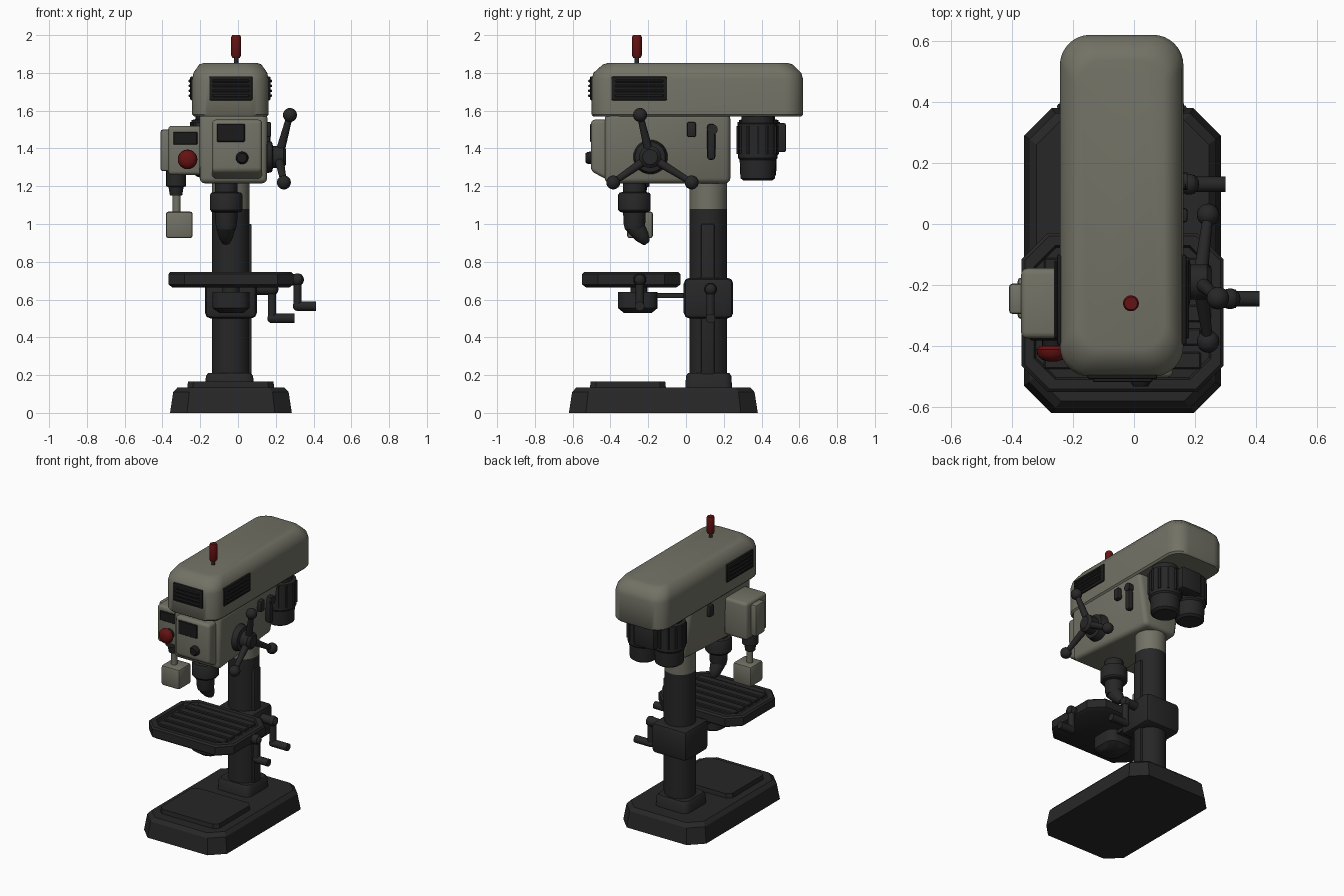
import bpy, bmesh, math
from mathutils import Vector


def material(name, rgb):
    m = bpy.data.materials.new(name)
    m.diffuse_color = (*rgb, 1)
    return m


BEIGE = material("warm grey paint", (0.17, 0.168, 0.132))
DARK = material("charcoal iron", (0.02, 0.02, 0.02))
BLACK = material("black trim", (0.011, 0.011, 0.011))
RED = material("signal red", (0.13, 0.006, 0.006))
CX, COL_Y = -0.038, 0.118


def finish(name, bm, mat, angle=35):
    bmesh.ops.recalc_face_normals(bm, faces=bm.faces)
    me = bpy.data.meshes.new(name)
    bm.to_mesh(me)
    bm.free()
    me.materials.append(mat)
    for p in me.polygons:
        p.use_smooth = True
    me.set_sharp_from_angle(angle=math.radians(angle))
    ob = bpy.data.objects.new(name, me)
    bpy.context.collection.objects.link(ob)
    return ob


def box(name, x, y, z, mat, bevel=0.0, segs=2, warp=None):
    bm = bmesh.new()
    bmesh.ops.create_cube(bm, size=1)
    for v in bm.verts:
        v.co = Vector([r[0] if c < 0 else r[1] for r, c in zip((x, y, z), v.co)])
        if warp:
            warp(v.co)
    if bevel:
        bmesh.ops.bevel(bm, geom=bm.edges[:], offset=bevel, segments=segs,
                        affect='EDGES', profile=0.5)
    return finish(name, bm, mat)


def loft(name, layers, mat, segs=1, angle=35):
    """Rounded rectangles (x0, x1, y0, y1, corner, z) skinned bottom to top."""
    bm = bmesh.new()
    rings = []
    for x0, x1, y0, y1, r, z in layers:
        ring = []
        corners = ((x1 - r, y1 - r), (x0 + r, y1 - r), (x0 + r, y0 + r), (x1 - r, y0 + r))
        for i, (cx, cy) in enumerate(corners):
            for k in range(segs + 1):
                a = math.pi / 2 * (i + k / segs)
                ring.append(bm.verts.new((cx + r * math.cos(a), cy + r * math.sin(a), z)))
        rings.append(ring)
    for a, b in zip(rings, rings[1:]):
        for i in range(len(a)):
            j = (i + 1) % len(a)
            bm.faces.new((a[i], a[j], b[j], b[i]))
    bm.faces.new(rings[0])
    bm.faces.new(rings[-1])
    return finish(name, bm, mat, angle)


def turned(name, p0, direction, profile, mat, n=24):
    """Revolved (distance, radius) profile along a direction from p0."""
    bm = bmesh.new()
    q = Vector((0, 0, 1)).rotation_difference(Vector(direction).normalized())
    rings = [[bm.verts.new(Vector(p0) + q @ Vector((r * math.cos(t), r * math.sin(t), d)))
              for t in (2 * math.pi * i / n for i in range(n))] for d, r in profile]
    for a, b in zip(rings, rings[1:]):
        for i in range(n):
            j = (i + 1) % n
            bm.faces.new((a[i], a[j], b[j], b[i]))
    bm.faces.new(rings[0])
    bm.faces.new(rings[-1])
    return finish(name, bm, mat)


def rod(name, p0, p1, r, mat, r2=None, n=20):
    d = Vector(p1) - Vector(p0)
    return turned(name, p0, d, [(0, r), (d.length, r if r2 is None else r2)], mat, n)


def ball(name, p, r, mat):
    bm = bmesh.new()
    bmesh.ops.create_uvsphere(bm, u_segments=20, v_segments=12, radius=r)
    bmesh.ops.translate(bm, verts=bm.verts, vec=p)
    return finish(name, bm, mat)


# Base with chamfered corners and raised work pad
loft("base", [(-0.36, 0.285, -0.62, 0.38, 0.09, 0), (-0.343, 0.268, -0.603, 0.363, 0.085, 0.11),
              (-0.32, 0.245, -0.58, 0.34, 0.08, 0.135)], DARK, angle=20)
loft("base_pad", [(-0.27, 0.193, -0.51, -0.105, 0.03, 0.12), (-0.265, 0.188, -0.505, -0.11, 0.03, 0.165)], DARK)

# Column: foot flange, dark tube, painted top, rack strip
loft("column_foot", [(-0.175, 0.085, -0.005, 0.245, 0.04, 0.12), (-0.17, 0.08, 0, 0.24, 0.04, 0.195),
                     (-0.16, 0.07, 0.01, 0.23, 0.04, 0.21)], DARK, 3)
rod("column", (CX, COL_Y, 0.13), (CX, COL_Y, 1.08), 0.1, DARK, n=32)
rod("column_top", (CX, COL_Y, 1.08), (CX, COL_Y, 1.3), 0.1, BEIGE, n=32)
box("column_rack", (0.03, 0.072), (0.08, 0.15), (0.2, 1.0), DARK, 0.006)

# Table with recessed top, slot ribs and support
T = (-0.368, 0.293, -0.55, -0.03)


def inset(d, c, z):
    return (T[0] + d, T[1] - d, T[2] + d, T[3] - d, c, z)


loft("table", [inset(0.02, 0.08, 0.665), inset(0, 0.085, 0.68), inset(0, 0.085, 0.735), inset(0.01, 0.08, 0.746),
               inset(0.04, 0.07, 0.746), inset(0.047, 0.066, 0.728)], DARK)
for i in range(5):
    y = -0.475 + i * 0.077
    box("table_rib", (-0.295, 0.22), (y, y + 0.055), (0.715, 0.745), DARK, 0.005, 1)
loft("table_hub", [(-0.1, 0.03, -0.33, -0.18, 0.06, 0.53), (-0.135, 0.06, -0.36, -0.15, 0.06, 0.555),
                   (-0.135, 0.06, -0.36, -0.15, 0.06, 0.64)], DARK, 4)
rod("table_stem", (CX, -0.25, 0.6), (CX, -0.25, 0.68), 0.045, DARK)
box("table_arm", (-0.09, 0.015), (-0.2, 0.04), (0.607, 0.635), DARK, 0.006)
box("column_clamp", (-0.175, 0.1), (-0.012, 0.25), (0.5, 0.715), DARK, 0.03)

# Cranks for table height and table tilt
for name, x, y, z0, z1, xs, xe in (("lift_crank", 0.18, 0.13, 0.655, 0.5, 0.08, 0.3),
                                   ("table_crank", 0.315, -0.245, 0.705, 0.565, 0.25, 0.412)):
    rod(name + "_shaft", (xs, y, z0), (x + 0.02, y, z0), 0.03, DARK)
    ball(name + "_end", (x, y, z0), 0.034, DARK)
    rod(name + "_arm", (x, y, z0), (x, y, z1), 0.022, DARK)
    ball(name + "_elbow", (x, y, z1), 0.025, DARK)
    rod(name + "_grip", (x, y, z1), (xe, y, z1), 0.025, DARK)


# Head casting narrowing to the column, front panel with screen and knob
def narrow(co):
    if co.y > 0 and co.z < 1.3:
        co.x = CX + (co.x - CX) * 0.68


box("head", (-0.205, 0.157), (-0.43, 0.235), (1.215, 1.585), BEIGE, 0.028, 3, narrow)


def lean(co):
    if co.y < -0.45 and co.z < 1.3:
        co.z += 0.055


box("front_panel", (-0.138, 0.128), (-0.503, -0.4), (1.225, 1.552), BEIGE, 0.02, 3, lean)
box("panel_screen", (-0.112, 0.036), (-0.508, -0.49), (1.435, 1.53), BLACK, 0.004, 1)
turned("panel_knob", (0.022, -0.49, 1.35), (0, -1, 0), [(0, 0.034), (0.03, 0.032), (0.043, 0.024)], BLACK)

# Belt cover with rounded plan and sloped top edge
loft("belt_cover", [(-0.232, 0.151, -0.49, 0.61, 0.09, 1.568), (-0.243, 0.162, -0.5, 0.62, 0.1, 1.58),
                    (-0.243, 0.162, -0.5, 0.62, 0.1, 1.765), (-0.236, 0.155, -0.49, 0.61, 0.1, 1.8),
                    (-0.205, 0.124, -0.44, 0.565, 0.09, 1.845), (-0.18, 0.1, -0.41, 0.535, 0.08, 1.853)], BEIGE, 8, 40)

# Louvred vents on the front and both sides
box("front_vent", (-0.152, 0.076), (-0.508, -0.47), (1.655, 1.782), BLACK, 0.006)
for s, x in ((-1, -0.243), (1, 0.162)):
    box("side_vent", sorted((x - s * 0.02, x + s * 0.01)), (-0.395, -0.1), (1.655, 1.78), BLACK, 0.006)
for i in range(4):
    z = 1.672 + i * 0.026
    box("front_louvre", (-0.135, 0.06), (-0.518, -0.5), (z, z + 0.014), DARK, 0.004, 1)
    for s, x in ((-1, -0.25), (1, 0.169)):
        box("side_louvre", sorted((x, x + s * 0.012)), (-0.375, -0.12), (z, z + 0.014), DARK, 0.004, 1)

# Warning lamp
rod("lamp_stem", (-0.01, -0.26, 1.84), (-0.01, -0.26, 1.9), 0.012, DARK)
turned("lamp", (-0.01, -0.26, 1.88), (0, 0, 1), [(0, 0.02), (0.012, 0.026), (0.11, 0.026), (0.12, 0.021)], RED)

# Twin motors hanging under the cover, with cooling ribs
for x, y, drop in ((0.06, 0.38, 1.23), (-0.14, 0.385, 1.25)):
    turned("motor", (x, y, drop), (0, 0, 1), [(0, 0.075), (0.012, 0.092), (0.11, 0.096), (0.12, 0.105),
                                              (0.3, 0.105), (0.305, 0.085), (0.36, 0.085)], DARK)
    for k in range(12):
        a = k * math.pi / 6
        rod("motor_rib", (x + 0.103 * math.cos(a), y + 0.103 * math.sin(a), drop + 0.14),
            (x + 0.103 * math.cos(a), y + 0.103 * math.sin(a), drop + 0.29), 0.01, DARK, n=6)
box("motor_terminal_box", (-0.12, 0.04), (0.44, 0.53), (1.38, 1.535), DARK, 0.012)

# Side latches
box("long_latch", (0.13, 0.172), (0.112, 0.155), (1.34, 1.53), DARK, 0.014)
rod("latch_pivot", (0.12, 0.14, 1.5), (0.176, 0.14, 1.5), 0.028, DARK)
for x in (0.14, -0.225):
    box("small_latch", (x, x + 0.036), (0.005, 0.052), (1.46, 1.54), DARK, 0.01)

# Three-arm feed handle
HUB = Vector((0.215, -0.19, 1.355))
turned("feed_hub", (0.12, -0.19, 1.355), (1, 0, 0),
       [(0, 0.095), (0.06, 0.08), (0.065, 0.058), (0.12, 0.058), (0.135, 0.04)], DARK, 28)
for tip in ((0.275, -0.243, 1.577), (0.243, -0.385, 1.22), (0.243, 0.03, 1.22)):
    rod("feed_arm", HUB, tip, 0.025, DARK, 0.016)
    ball("feed_ball", tip, 0.037, DARK)

# Quill, chuck and angled bit
turned("chuck", (-0.062, -0.273, 1.24), (0, 0, -1),
       [(0, 0.06), (0.07, 0.06), (0.075, 0.08), (0.085, 0.086), (0.165, 0.086), (0.175, 0.078),
        (0.18, 0.06), (0.24, 0.057), (0.27, 0.05)], DARK, 28)
turned("bit", (-0.064, -0.28, 1.0), (0, 0.58, -0.8),
       [(0, 0.05), (0.04, 0.047), (0.085, 0.038), (0.12, 0.022), (0.127, 0.012)], DARK)

# Control box with display, emergency button and side cover
box("control_box", (-0.37, -0.19), (-0.375, -0.145), (1.26, 1.52), BEIGE, 0.02, 3)
box("control_box_cover", (-0.41, -0.35), (-0.295, -0.195), (1.28, 1.5), BEIGE, 0.012)
box("control_display", (-0.342, -0.215), (-0.381, -0.36), (1.42, 1.488), BLACK, 0.004, 1)
rod("button_collar", (-0.267, -0.36, 1.342), (-0.267, -0.41, 1.342), 0.034, BLACK)
turned("stop_button", (-0.267, -0.4, 1.342), (0, -1, 0),
       [(0, 0.042), (0.012, 0.052), (0.028, 0.05), (0.044, 0.036), (0.05, 0.015)], RED)

# Hanging cable gland and pendant
turned("cable_gland", (-0.328, -0.245, 1.28), (0, 0, -1), [(0, 0.052), (0.08, 0.052), (0.085, 0.04), (0.13, 0.032)], DARK)
rod("pendant_stem", (-0.325, -0.245, 1.2), (-0.325, -0.245, 1.05), 0.021, BEIGE)
box("pendant", (-0.382, -0.24), (-0.312, -0.175), (0.925, 1.066), BEIGE, 0.014)
